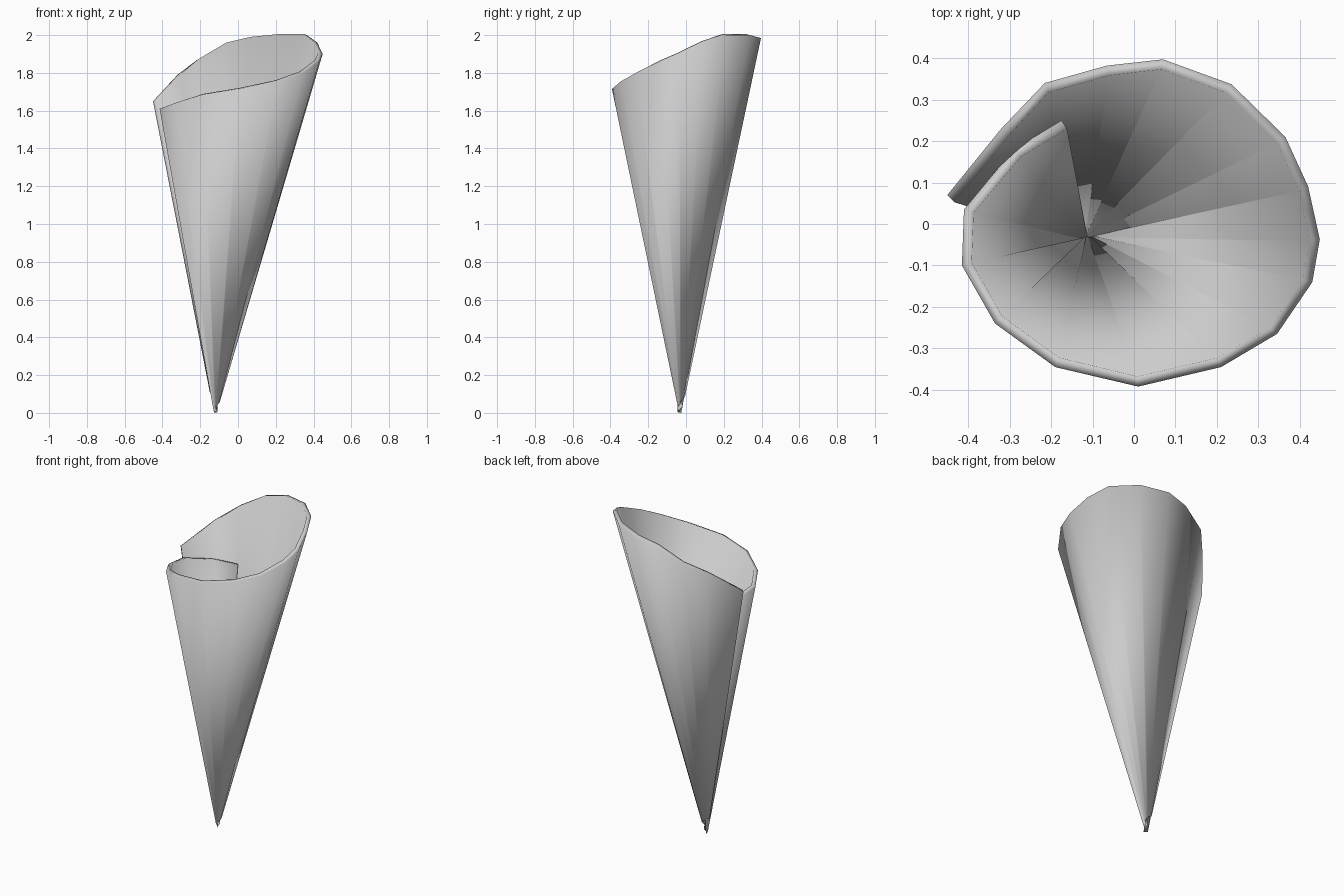
import bpy, bmesh
from mathutils import Vector

if "Cube" in bpy.data.objects:
    bpy.data.objects.remove(bpy.data.objects["Cube"])

# rim of the rolled sheet, from the outer flap spiralling clockwise to the tucked end
RIM = [(-.45, .07, 1.65), (-.32, .23, 1.79), (-.215, .34, 1.87), (-.065, .382, 1.955),
       (.07, .397, 1.985), (.235, .337, 2.0), (.365, .21, 2.0), (.42, .09, 1.96),
       (.448, -.037, 1.9), (.43, -.14, 1.86), (.345, -.265, 1.80), (.21, -.345, 1.755),
       (.01, -.392, 1.715), (-.19, -.345, 1.685), (-.335, -.24, 1.64), (-.415, -.1, 1.61),
       (-.41, .035, 1.60), (-.29, .18, 1.57), (-.175, .25, 1.54)]
APEX = Vector((-.122, -.03, -.03))
THICKNESS = .025

# ruled sheet: every rim point runs down towards the apex, the tip edge spirals lower
bm = bmesh.new()
columns = []
for i, p in enumerate(RIM):
    top = Vector(p)
    z_low = .11 - .11 * i / (len(RIM) - 1)
    t = (z_low - APEX.z) / (top.z - APEX.z)
    low = APEX.lerp(top, t)
    columns.append((bm.verts.new(low), bm.verts.new(top)))
for (a, b), (c, d) in zip(columns, columns[1:]):
    bm.faces.new((a, b, d, c))          # normals face outwards

mesh = bpy.data.meshes.new("rolled_cone")
bm.to_mesh(mesh)
bm.free()
cone = bpy.data.objects.new("rolled_cone", mesh)
bpy.context.collection.objects.link(cone)

# sheet thickness, grown inwards
solid = cone.modifiers.new("thickness", 'SOLIDIFY')
solid.thickness = THICKNESS
solid.offset = -1

for f in mesh.polygons:
    f.use_smooth = True
